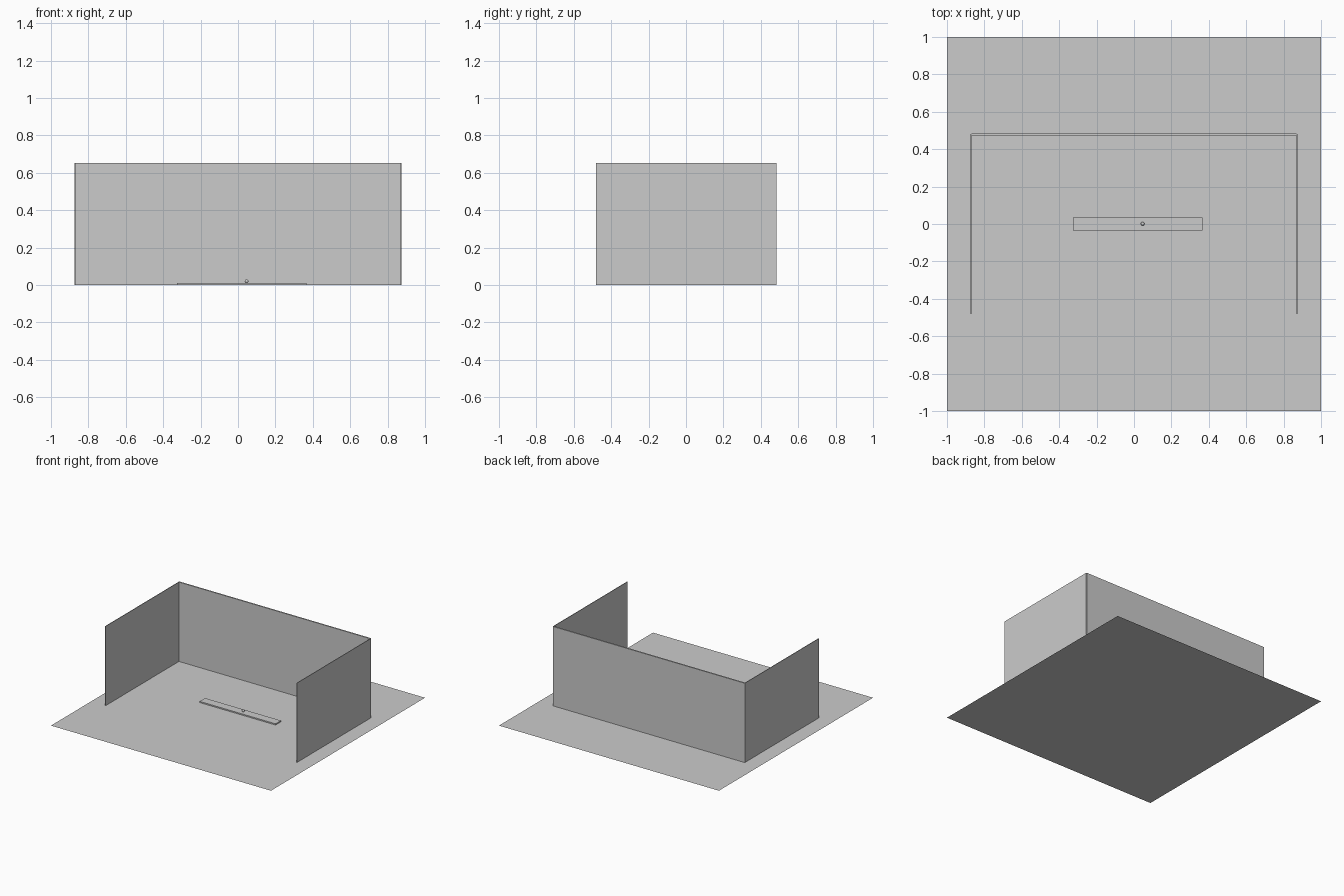
import bpy

if "Cube" in bpy.data.objects:
    bpy.data.objects.remove(bpy.data.objects["Cube"])

# single plain grey
grey = bpy.data.materials.new("light grey")
grey.diffuse_color = (0.6, 0.6, 0.6, 1)
grey.use_nodes = True
grey.node_tree.nodes["Principled BSDF"].inputs["Base Color"].default_value = grey.diffuse_color


def box(name, x0, x1, y0, y1, z0, z1):
    bpy.ops.mesh.primitive_cube_add(
        size=1, location=((x0 + x1) / 2, (y0 + y1) / 2, (z0 + z1) / 2))
    ob = bpy.context.object
    ob.name = name
    ob.scale = (x1 - x0, y1 - y0, z1 - z0)
    bpy.ops.object.transform_apply(location=False, rotation=False, scale=True)
    ob.data.materials.append(grey)
    return ob


# flat floor sheet
bpy.ops.mesh.primitive_plane_add(size=2, location=(0, 0, 0))
floor = bpy.context.object
floor.name = "floor"
floor.data.materials.append(grey)

# three thin walls, open at the front
H = 0.652
box("back_wall", -0.87, 0.87, 0.473, 0.484, 0, H)
for side, s in (("left", -1), ("right", 1)):
    xs = sorted((s * 0.868, s * 0.873))
    box(side + "_wall", xs[0], xs[1], -0.48, 0.48, 0, H)

# low strip on the floor
box("floor_strip", -0.325, 0.365, -0.034, 0.036, 0.001, 0.011)

# tiny ball resting on the strip
bpy.ops.mesh.primitive_uv_sphere_add(
    segments=24, ring_count=12, radius=0.01, location=(0.046, 0.001, 0.02))
ball = bpy.context.object
ball.name = "small_ball"
ball.data.materials.append(grey)
bpy.ops.object.shade_smooth()
